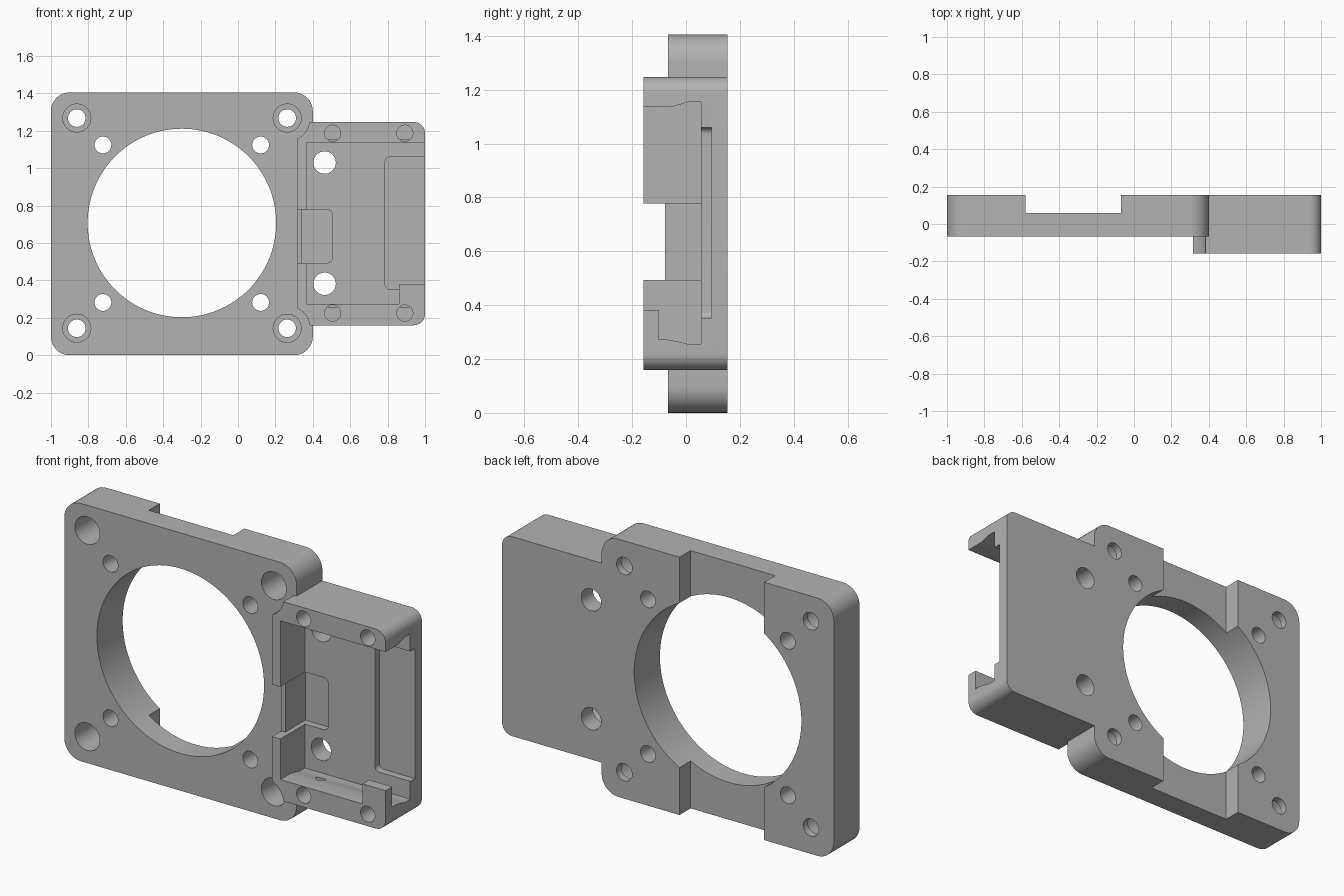
import bpy, bmesh, math
from mathutils import Vector

if "Cube" in bpy.data.objects:
    bpy.data.objects.remove(bpy.data.objects["Cube"], do_unlink=True)

BACK, PLATE_FRONT, FRONT = 0.155, -0.067, -0.157

grey = bpy.data.materials.new("plain grey")
grey.use_nodes = True
colour = (0.45, 0.45, 0.45, 1)
grey.diffuse_color = colour
grey.node_tree.nodes["Principled BSDF"].inputs["Base Color"].default_value = colour


def prism(name, outline, sweep):
    """Solid made from a planar outline of 3D points, swept along a vector."""
    bm = bmesh.new()
    face = bm.faces.new([bm.verts.new(p) for p in outline])
    moved = bmesh.ops.extrude_face_region(bm, geom=[face])["geom"]
    bmesh.ops.translate(bm, vec=sweep,
                        verts=[v for v in moved if isinstance(v, bmesh.types.BMVert)])
    bmesh.ops.recalc_face_normals(bm, faces=bm.faces)
    mesh = bpy.data.meshes.new(name)
    bm.to_mesh(mesh)
    bm.free()
    mesh.materials.append(grey)
    obj = bpy.data.objects.new(name, mesh)
    bpy.context.collection.objects.link(obj)
    return obj


def slab(name, x0, x1, z0, z1, y0, y1, left=0, right=0):
    """Box with its left (low x) and right (high x) corners rounded."""
    outline = []
    corners = [(x1, z1, right, 1, 1), (x0, z1, left, -1, 1),
               (x0, z0, left, -1, -1), (x1, z0, right, 1, -1)]
    for i, (x, z, r, sx, sz) in enumerate(corners):
        steps = 10 if r else 0
        for k in range(steps + 1):
            a = math.pi / 2 * (i + k / max(steps, 1))
            outline.append((x - sx * r + r * math.cos(a), y0, z - sz * r + r * math.sin(a))
                           if r else (x, y0, z))
    return prism(name, outline, (0, y1 - y0, 0))


def cylinder(name, x, z, r, y0, y1, sides=32):
    ring = [(x + r * math.cos(math.tau * k / sides), y0, z + r * math.sin(math.tau * k / sides))
            for k in range(sides)]
    return prism(name, ring, (0, y1 - y0, 0))


def combine(target, tool, operation):
    mod = target.modifiers.new(operation.lower(), "BOOLEAN")
    mod.object, mod.operation, mod.solver = tool, operation, "EXACT"
    deps = bpy.context.evaluated_depsgraph_get()
    result = bpy.data.meshes.new_from_object(target.evaluated_get(deps))
    target.modifiers.clear()
    target.data = result
    bpy.data.objects.remove(tool, do_unlink=True)


def cut(target, tool):
    combine(target, tool, "DIFFERENCE")


# Housing with its lip overlapping the plate, relieved around the corner bores
housing = slab("housing", 0.315, 1, 0.16, 1.247, FRONT, BACK, right=0.06)
for z in (0.144, 1.266):
    cut(housing, cylinder("bore_relief", 0.265, z, 0.12, -0.3, PLATE_FRONT, 48))

# Square plate joined to the housing
bracket = slab("mounting_bracket", -1, 0.4, 0, 1.405, PLATE_FRONT, BACK, 0.1, 0.1)
combine(bracket, housing, "UNION")

# Large round opening and the vertical channel across the back
cut(bracket, cylinder("round_opening", -0.3, 0.707, 0.504, -0.5, 0.5, 128))
cut(bracket, slab("back_channel", -0.58, -0.07, -0.5, 2, 0.06, 0.5))

# Stepped corner holes and the inner screw holes
for x in (-0.862, 0.263):
    for z in (0.144, 1.268):
        cut(bracket, cylinder("corner_hole", x, z, 0.047, -0.5, 0.5))
        cut(bracket, cylinder("corner_bore", x, z, 0.075, -0.5, 0.115))
for x in (-0.722, 0.121):
    for z in (0.282, 1.124):
        cut(bracket, cylinder("screw_hole", x, z, 0.045, -0.5, 0.5))

# Pocket open to the front and side, wider towards its floor
section = [(-0.3, 1.138), (-0.05, 1.138), (-0.02, 1.146), (0.01, 1.155), (0.055, 1.155),
           (0.055, 0.255), (0.01, 0.255), (-0.03, 0.265), (-0.07, 0.272), (-0.3, 0.274)]
cut(bracket, prism("pocket", [(0.365, y, z) for y, z in section], (1, 0, 0)))

# Recesses in the pocket floor and the gap in the lip
cut(bracket, slab("side_recess", 0.787, 1.2, 0.352, 1.06, -0.1, 0.095, left=0.025))
cut(bracket, slab("floor_recess", 0.34, 0.506, 0.494, 0.778, -0.08, 0.095, right=0.03))
cut(bracket, slab("lip_gap", 0.2, 0.45, 0.494, 0.778, -0.3, -0.078))

# Small retaining tab at the lower open corner
combine(bracket, slab("corner_tab", 0.86, 1, 0.25, 0.382, FRONT, -0.1), "UNION")

# Blind cover holes and through holes in the housing
for z in (0.225, 1.187):
    for x in (0.506, 0.892):
        cut(bracket, cylinder("cover_hole", x, z, 0.043, -0.5, 0.0))
for z in (0.382, 1.03):
    cut(bracket, cylinder("cable_hole", 0.463, z, 0.06, 0.0, 0.5))

bpy.ops.object.select_all(action="DESELECT")
bracket.select_set(True)
bpy.context.view_layer.objects.active = bracket
bpy.ops.object.shade_smooth_by_angle(angle=math.radians(30))
